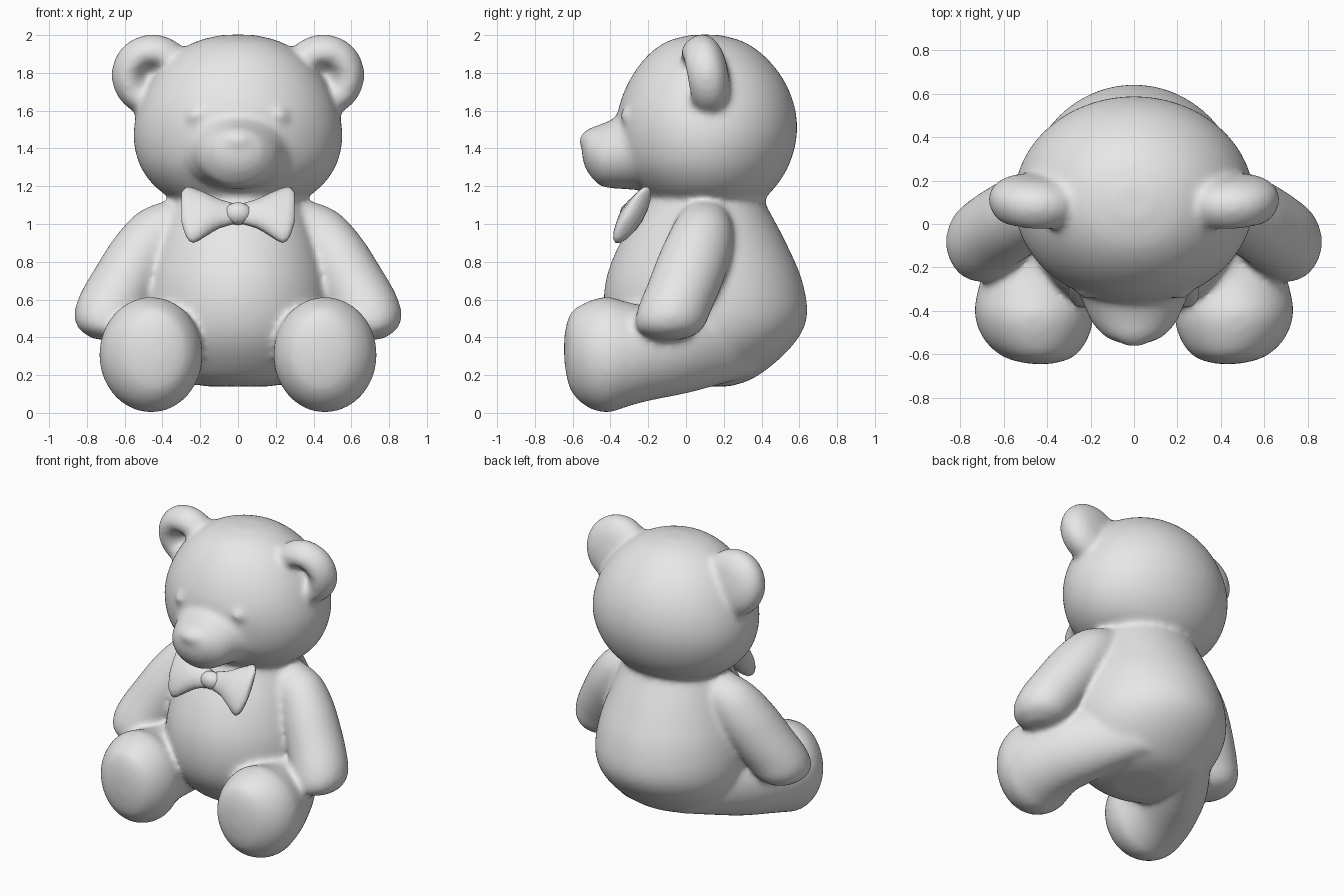
import bpy, bmesh, math
from mathutils import Vector, Matrix

plush = bpy.data.materials.new("plush_grey")
plush.diffuse_color = (0.8, 0.8, 0.8, 1)


def finish(name, bm):
    bmesh.ops.recalc_face_normals(bm, faces=bm.faces)
    me = bpy.data.meshes.new(name)
    bm.to_mesh(me)
    bm.free()
    for p in me.polygons:
        p.use_smooth = True
    me.materials.append(plush)
    ob = bpy.data.objects.new(name, me)
    bpy.context.collection.objects.link(ob)
    return ob


def spline(a, b, c, d, t):
    return 0.5 * (2 * b + (c - a) * t + (2 * a - 5 * b + 4 * c - d) * t * t
                  + (3 * b - a - 3 * c + d) * t ** 3)


def loft(bm, rings, seg=40, steps=4):
    """Skin elliptical rings (centre, half axis, half axis), smoothed lengthwise."""
    rings = [[Vector(v) for v in r] for r in rings]
    last = len(rings) - 1
    fine = []
    for i in range(last):
        q = [rings[max(0, min(last, i + k))] for k in (-1, 0, 1, 2)]
        for s in range(steps):
            fine.append([spline(q[0][k], q[1][k], q[2][k], q[3][k], s / steps)
                         for k in range(3)])
    fine.append(rings[-1])
    loops = []
    for c, u, v in fine:
        loops.append([bm.verts.new(c + u * math.cos(2 * math.pi * j / seg)
                                   + v * math.sin(2 * math.pi * j / seg))
                      for j in range(seg)])
    for a, b in zip(loops, loops[1:]):
        for j in range(seg):
            k = (j + 1) % seg
            bm.faces.new((a[j], a[k], b[k], b[j]))
    bm.faces.new(loops[0])
    bm.faces.new(loops[-1])


def ball(bm, centre, radii, rot=0.0):
    m = (Matrix.Translation(centre) @ Matrix.Rotation(rot, 4, 'Y')
         @ Matrix.Diagonal((*radii, 1)))
    bmesh.ops.create_uvsphere(bm, u_segments=16, v_segments=10, radius=1, matrix=m)


def upright(bm, rows):
    # rows: height, y centre, x radius, y radius
    loft(bm, [((0, c, z), (rx, 0, 0), (0, ry, 0)) for z, c, rx, ry in rows], 64)


skin = bmesh.new()

# Torso: pear shape
upright(skin, [
    (0.14, 0.07, 0.17, 0.16), (0.19, 0.07, 0.34, 0.30), (0.34, 0.09, 0.46, 0.46),
    (0.50, 0.105, 0.505, 0.535), (0.70, 0.095, 0.49, 0.52), (0.90, 0.09, 0.43, 0.44),
    (1.08, 0.10, 0.36, 0.335), (1.2, 0.10, 0.31, 0.27)])

# Head
upright(skin, [
    (1.10, 0.11, 0.28, 0.26), (1.18, 0.11, 0.42, 0.35), (1.30, 0.105, 0.515, 0.435),
    (1.45, 0.11, 0.553, 0.475), (1.60, 0.11, 0.533, 0.47), (1.75, 0.11, 0.467, 0.415),
    (1.88, 0.105, 0.36, 0.32), (1.965, 0.10, 0.225, 0.205), (2.002, 0.10, 0.08, 0.07)])

# Muzzle and nose
loft(skin, [((0, y, z), (rx, 0, 0), (0, 0, rz)) for y, z, rx, rz in [
    (-0.55, 1.40, 0.05, 0.05), (-0.525, 1.39, 0.125, 0.11), (-0.46, 1.365, 0.19, 0.16),
    (-0.40, 1.37, 0.22, 0.18), (-0.33, 1.385, 0.25, 0.20), (-0.24, 1.395, 0.31, 0.212),
    (-0.10, 1.42, 0.33, 0.20)]])
ball(skin, (0, -0.497, 1.44), (0.10, 0.07, 0.06))

for s in (1, -1):
    # Eye: small bulge
    ball(skin, (s * 0.215, -0.312, 1.575), (0.055, 0.035, 0.04), s * 0.5)

    # Arm: x, y, z, in-plane radius, y radius, tilt
    rows = [(0.22, 0.10, 1.05, 0.12, 0.13, 54), (0.40, 0.085, 0.95, 0.165, 0.165, 50),
            (0.51, 0.045, 0.82, 0.18, 0.19, 42), (0.605, -0.01, 0.67, 0.18, 0.195, 32),
            (0.672, -0.06, 0.55, 0.182, 0.195, 24), (0.71, -0.083, 0.47, 0.165, 0.185, 18),
            (0.722, -0.09, 0.42, 0.125, 0.145, 12), (0.725, -0.09, 0.388, 0.05, 0.06, 8)]
    loft(skin, [((s * x, y, z),
                 (s * r * math.cos(math.radians(a)), 0, r * math.sin(math.radians(a))),
                 (0, ry, 0)) for x, y, z, r, ry, a in rows])

    # Leg with a round foot: y, x, z, x radius, z radius
    rows = [(-0.645, 0.43, 0.34, 0.05, 0.07), (-0.613, 0.44, 0.325, 0.16, 0.20),
            (-0.53, 0.453, 0.31, 0.24, 0.275), (-0.42, 0.46, 0.308, 0.274, 0.307),
            (-0.32, 0.465, 0.31, 0.258, 0.28), (-0.20, 0.45, 0.315, 0.237, 0.252),
            (0.0, 0.375, 0.34, 0.225, 0.237), (0.18, 0.28, 0.37, 0.2, 0.22),
            (0.36, 0.18, 0.40, 0.15, 0.2)]
    loft(skin, [((s * x, y, z), (rx, 0, 0), (0, 0, rz)) for y, x, z, rx, rz in rows])

    # Ear: round pad with a hollow front, turned from a profile (radius, depth)
    rows = [(0.01, 0.0), (0.04, -0.01), (0.07, -0.045), (0.11, -0.082), (0.16, -0.08),
            (0.20, -0.04), (0.22, 0.02), (0.20, 0.08), (0.13, 0.125), (0.03, 0.14)]
    turn = (Matrix.Translation((s * 0.452, 0.085, 1.783)) @ Matrix.Rotation(s * 0.06, 4, 'Z')
            @ Matrix.Rotation(0.18, 4, 'X'))
    spin = turn.to_3x3()
    loft(skin, [(turn @ Vector((0, d, 0)), spin @ Vector((r, 0, 0)),
                 spin @ Vector((0, 0, r))) for r, d in rows])

# Fuse the plush parts into one soft skin with blended seams
bear = finish("plush_bear", skin)
fuse = bear.modifiers.new("fuse", 'REMESH')
fuse.mode = 'VOXEL'
fuse.voxel_size = 0.018
fuse.use_smooth_shade = True
soften = bear.modifiers.new("soften", 'SMOOTH')
soften.factor = 0.5
soften.iterations = 12

# Bow tie, leaning forward at the bottom
knot = bmesh.new()
ball(knot, (0, -0.295, 1.055), (0.075, 0.055, 0.06))
finish("bow_knot", knot)
lean = Vector((0, 0.52, 0.85))
thick = Vector((0, -0.85, 0.52))
for s, side in ((1, "left"), (-1, "right")):
    wing = bmesh.new()
    loft(wing, [((s * x, -0.285, z), lean * h, thick * t) for x, z, h, t in [
        (0.02, 1.055, 0.06, 0.035), (0.10, 1.055, 0.085, 0.05), (0.17, 1.05, 0.13, 0.062),
        (0.235, 1.045, 0.17, 0.058), (0.275, 1.065, 0.155, 0.042),
        (0.30, 1.09, 0.09, 0.015)]], 16, 2)
    finish(f"bow_wing_{side}", wing)
